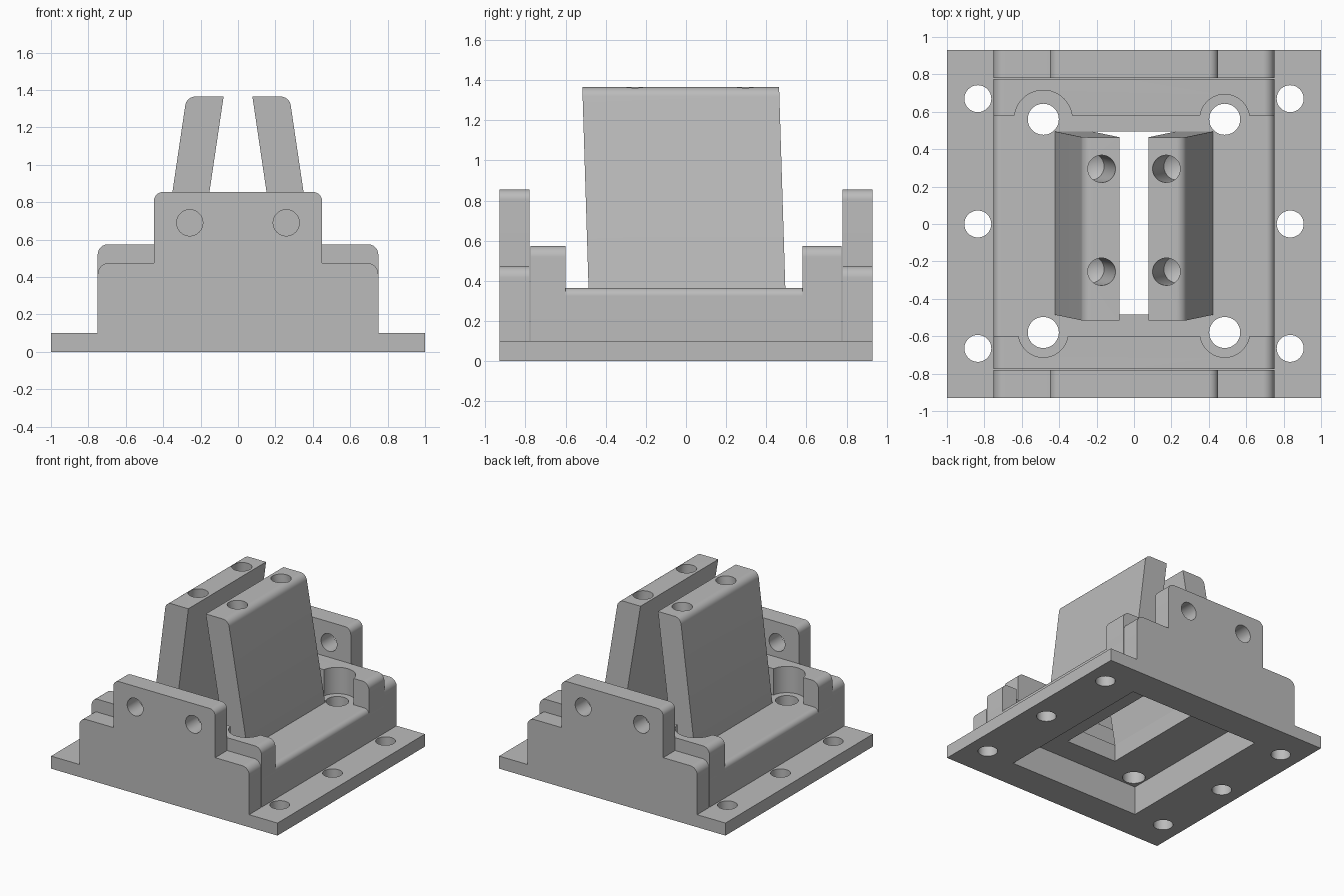
import bpy, bmesh, math
from mathutils import Vector, Matrix

cube = bpy.data.objects.get("Cube")
if cube:
    bpy.data.objects.remove(cube, do_unlink=True)

grey = bpy.data.materials.new("plain grey")
grey.use_nodes = True
grey.diffuse_color = (0.5, 0.5, 0.5, 1)
grey.node_tree.nodes["Principled BSDF"].inputs["Base Color"].default_value = (0.5, 0.5, 0.5, 1)


def make(name, bm):
    bmesh.ops.recalc_face_normals(bm, faces=bm.faces)
    mesh = bpy.data.meshes.new(name)
    bm.to_mesh(mesh)
    bm.free()
    ob = bpy.data.objects.new(name, mesh)
    bpy.context.collection.objects.link(ob)
    return ob


def box(name, x0, x1, y0, y1, z0, z1):
    return extrude(name, [(x0, z0), (x1, z0), (x1, z1), (x0, z1)], y0, y1)


def rounded(points, steps=8):
    """Expand (x, z, radius) corners into arcs."""
    out = []
    for i, (x, z, *r) in enumerate(points):
        p = Vector((x, z))
        if not r:
            out.append(p)
            continue
        a = (Vector(points[i - 1][:2]) - p).normalized()
        b = (Vector(points[(i + 1) % len(points)][:2]) - p).normalized()
        half = a.angle(b) / 2
        centre = p + (a + b).normalized() * (r[0] / math.sin(half))
        start = p + a * (r[0] / math.tan(half)) - centre
        end = p + b * (r[0] / math.tan(half)) - centre
        for k in range(steps + 1):
            v = start.lerp(end, k / steps).normalized() * r[0]
            out.append(centre + v)
    return out


def extrude(name, points, y0, y1, shear=0):
    """Extrude an x-z profile along y; shear slides y with height."""
    bm = bmesh.new()
    rings = [[bm.verts.new((x, y + shear * z, z)) for x, z in rounded(points)] for y in (y0, y1)]
    bm.faces.new(rings[0])
    bm.faces.new(rings[1])
    n = len(rings[0])
    for i in range(n):
        j = (i + 1) % n
        bm.faces.new((rings[0][i], rings[0][j], rings[1][j], rings[1][i]))
    return make(name, bm)


def rod(radius, start, end, tip=0):
    """Round cutter between two points, with an optional conical tip."""
    a, b = Vector(start), Vector(end)
    turn = (b - a).to_track_quat("Z", "Y").to_matrix().to_4x4()
    bm = bmesh.new()
    bmesh.ops.create_cone(bm, cap_ends=True, segments=48, radius1=radius, radius2=radius,
                          depth=(b - a).length, matrix=Matrix.Translation((a + b) / 2) @ turn)
    if tip:
        cap = [f for f in bm.faces if (f.calc_center_median() - b).length < 1e-4]
        centre = bmesh.ops.poke(bm, faces=cap)["verts"][0]
        centre.co += (b - a).normalized() * tip
    return make("hole_cutter", bm)


def finish(ob, cutters):
    """Cut the holes, then set colour and shading."""
    for c in cutters:
        mod = ob.modifiers.new("cut", "BOOLEAN")
        mod.object, mod.operation, mod.solver = c, "DIFFERENCE", "EXACT"
    bpy.context.view_layer.update()
    deps = bpy.context.evaluated_depsgraph_get()
    mesh = bpy.data.meshes.new_from_object(ob.evaluated_get(deps))
    ob.modifiers.clear()
    ob.data = mesh
    mesh.materials.clear()
    mesh.materials.append(grey)
    for c in cutters:
        if c.name.startswith("hole_cutter"):
            bpy.data.objects.remove(c, do_unlink=True)
    bpy.ops.object.select_all(action="DESELECT")
    ob.select_set(True)
    bpy.context.view_layer.objects.active = ob
    bpy.ops.object.shade_smooth_by_angle(angle=math.radians(30))


W, D, BASE, FLOOR = 0.75, 0.93, 0.1, 0.365


def cavity():
    return box("hole_cutter", -0.58, 0.58, -0.68, 0.68, -0.1, 0.23)


def floor_holes():
    return [rod(0.083, (x, y, 0), (x, y, 0.8)) for x in (-0.485, 0.485) for y in (-0.58, 0.56)]


# Base plate with three mounting holes along each side
plate = box("base_plate", -1, 1, -D, D, 0, BASE)
finish(plate, [cavity()] + [rod(0.072, (x, y, -0.1), (x, y, 0.3))
                            for x in (-0.835, 0.835) for y in (-0.665, 0, 0.67)])

# Raised floor, open between the two blades
deck = extrude("raised_floor", [(-W, BASE), (W, BASE), (W, FLOOR, 0.04), (-W, FLOOR, 0.04)], -0.775, 0.775)
finish(deck, [cavity(), box("hole_cutter", -0.225, 0.225, -0.485, 0.495, 0.1, 0.6)] + floor_holes())

# Ledges with round pockets around the floor holes, and stepped end walls
for side, s, inner, y_hole in (("front", -1, 0.6, -0.58), ("back", 1, 0.58, 0.56)):
    ledge = extrude(side + "_ledge", [(-W, BASE), (W, BASE), (W, 0.575, 0.055), (-W, 0.575, 0.055)],
                    *sorted((s * inner, s * 0.775)))
    pockets = [rod(0.155 if s > 0 and x < 0 else 0.133, (x, y_hole, FLOOR), (x, y_hole, 0.8))
               for x in (-0.485, 0.485)]
    finish(ledge, [cavity()] + pockets + floor_holes())

    wall = extrude(side + "_wall", [
        (-W, BASE), (W, BASE), (W, 0.475, 0.06), (0.45, 0.475), (0.45, 0.855, 0.05),
        (-0.45, 0.855, 0.05), (-0.45, 0.475), (-W, 0.475, 0.06)], *sorted((s * 0.78, s * D)))
    finish(wall, [rod(0.07, (x, s * 0.7, 0.69), (x, s, 0.69)) for x in (-0.258, 0.258)])

# Pair of blades leaning towards each other, each with two tilted blind holes
LEAN, SHEAR, TOP = 0.148, -0.031, 1.365
for name, s in (("left_blade", 1), ("right_blade", -1)):
    low = 0.34
    foot = (TOP - low) * LEAN
    blade = extrude(name, [(s * (0.077 + foot), low), (s * (0.275 + foot), low),
                           (s * 0.275, TOP, 0.055), (s * 0.077, TOP)],
                    -0.474, 0.506, SHEAR)
    holes = []
    for y in (-0.255, 0.295):
        top = Vector((s * 0.173, y, TOP))
        along = Vector((s * LEAN, -SHEAR, -1))
        holes.append(rod(0.073, top - along * 0.1, top + along * 0.4, 0.05))
    finish(blade, holes)
